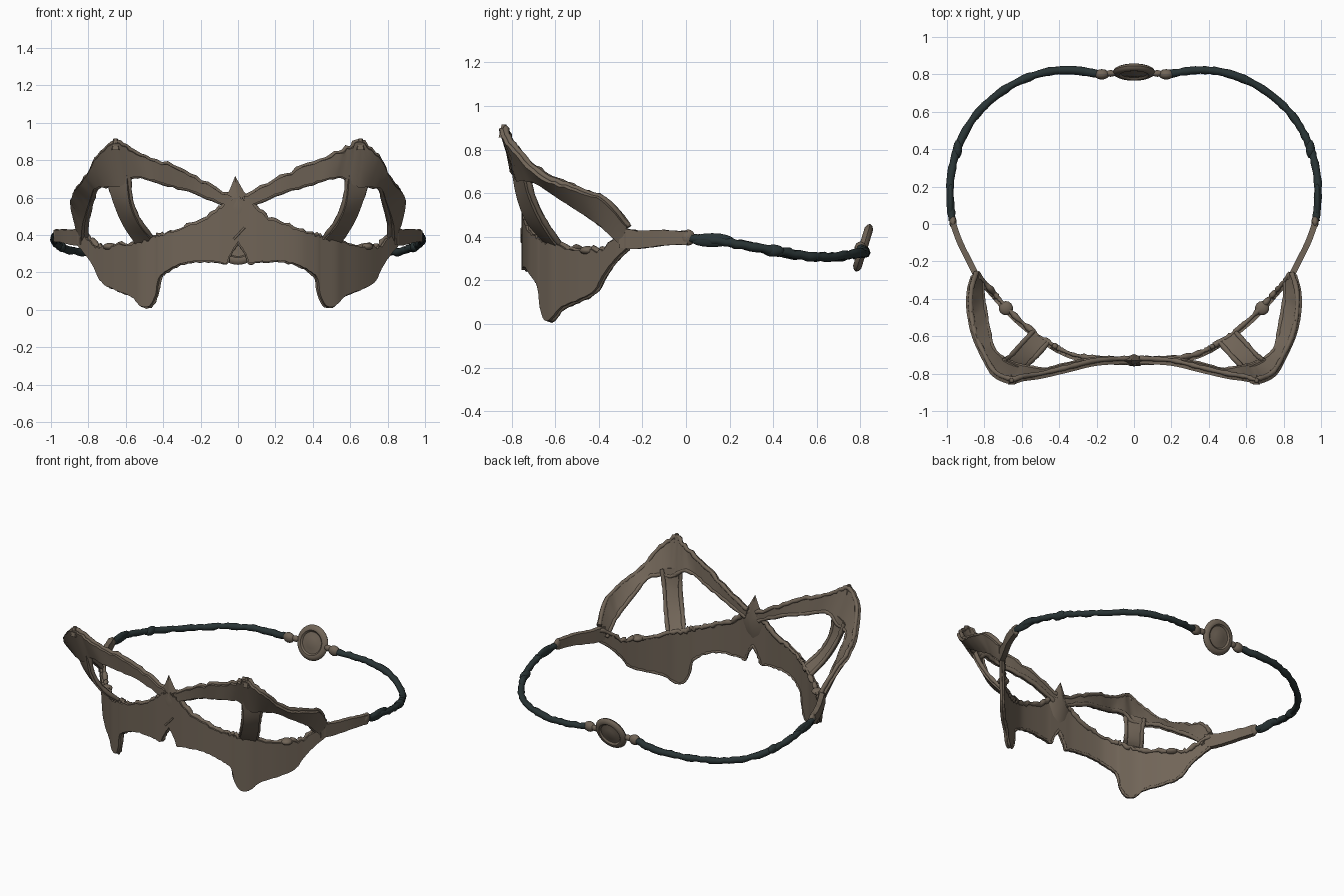
import bpy, bmesh, math, random
from mathutils import Vector

random.seed(4)
if "Cube" in bpy.data.objects:
    bpy.data.objects.remove(bpy.data.objects["Cube"])


def material(name, rgb):
    m = bpy.data.materials.new(name)
    m.use_nodes = True
    m.diffuse_color = (*rgb, 1)
    bsdf = m.node_tree.nodes["Principled BSDF"]
    bsdf.inputs["Base Color"].default_value = (*rgb, 1)
    bsdf.inputs["Roughness"].default_value = 0.7
    return m


bronze = material("dull bronze", (0.165, 0.130, 0.097))
leather = material("dark teal leather", (0.022, 0.034, 0.035))


def wobble(amount):
    return random.uniform(-amount, amount)


def sample(points, steps):
    """Smooth path through points of any dimension."""
    p = [Vector(q) for q in points]
    p = [p[0]] + p + [p[-1]]
    out = []
    for i in range(1, len(p) - 2):
        a, b, c, d = p[i - 1:i + 3]
        for k in range(steps):
            t = k / steps
            out.append(0.5 * (2 * b + (c - a) * t + (2 * a - 5 * b + 4 * c - d) * t * t
                              + (3 * b - a - 3 * c + d) * t ** 3))
    return out + [p[-2]]


def finish(name, bm, mat, thickness=0, angle=35):
    bmesh.ops.recalc_face_normals(bm, faces=bm.faces)
    mesh = bpy.data.meshes.new(name)
    bm.to_mesh(mesh)
    bm.free()
    mesh.materials.append(mat)
    ob = bpy.data.objects.new(name, mesh)
    bpy.context.collection.objects.link(ob)
    bpy.ops.object.select_all(action="DESELECT")
    ob.select_set(True)
    bpy.context.view_layer.objects.active = ob
    if thickness:
        mod = ob.modifiers.new("thickness", "SOLIDIFY")
        mod.thickness = thickness
        mod.offset = 0
        bpy.ops.object.modifier_apply(modifier=mod.name)
    bpy.ops.object.shade_smooth_by_angle(angle=math.radians(angle))
    return ob


def ribbon(name, edges, thickness, rows=4):
    """Sheet between two edge paths, given as a list of (edge a, edge b)."""
    bm = bmesh.new()
    grid = [[bm.verts.new(a.lerp(b, r / rows)) for r in range(rows + 1)] for a, b in edges]
    for u, v in zip(grid, grid[1:]):
        for r in range(rows):
            bm.faces.new((u[r], u[r + 1], v[r + 1], v[r]))
    return finish(name, bm, bronze, thickness)


def tube(name, path, radius, mat, rough=0.0):
    curve = bpy.data.curves.new(name, "CURVE")
    curve.dimensions = "3D"
    curve.bevel_depth = radius
    curve.bevel_resolution = 2
    curve.use_fill_caps = True
    spline = curve.splines.new("POLY")
    spline.points.add(len(path) - 1)
    for point, co in zip(spline.points, path):
        point.co = (*co, 1)
        point.radius = 1 + wobble(rough)
    curve.materials.append(mat)
    ob = bpy.data.objects.new(name, curve)
    bpy.context.collection.objects.link(ob)
    return ob


def inward(v, d):
    """Shift a point towards the wearer."""
    away = Vector((v.x * 0.6, v.y, 0)).normalized()
    return v - away * d


def bead(name, co, scale, mat):
    bm = bmesh.new()
    bmesh.ops.create_uvsphere(bm, u_segments=14, v_segments=8, radius=1)
    bmesh.ops.scale(bm, vec=scale, verts=bm.verts)
    bmesh.ops.translate(bm, vec=co, verts=bm.verts)
    return finish(name, bm, mat, angle=60)


# Half outlines: x, y, lower z, upper z of the face band, notched over the nose
BAND = [(0, -.74, .365, .60), (.025, -.74, .325, .595), (.048, -.74, .285, .585),
        (.062, -.74, .248, .575), (.1, -.74, .255, .54),
        (.16, -.735, .26, .49), (.25, -.725, .26, .455), (.33, -.71, .235, .425),
        (.39, -.685, .2, .405), (.42, -.67, .165, .395), (.435, -.66, .08, .39),
        (.47, -.64, .02, .375), (.52, -.61, .025, .365), (.56, -.575, .07, .355),
        (.63, -.515, .1, .345), (.69, -.455, .125, .34), (.73, -.41, .16, .335),
        (.76, -.375, .22, .34), (.8, -.33, .285, .38), (.85, -.27, .345, .42)]
# Outer edge xyz followed by inner edge xyz
WING = [(.03, -.73, .60, .05, -.73, .55), (.2, -.74, .685, .2, -.735, .62),
        (.35, -.775, .76, .35, -.76, .665), (.5, -.81, .82, .47, -.79, .70),
        (.6, -.825, .87, .56, -.78, .715), (.66, -.84, .895, .63, -.765, .665),
        (.75, -.80, .82, .70, -.735, .665), (.81, -.70, .715, .76, -.68, .655),
        (.855, -.6, .655, .785, -.58, .59), (.88, -.48, .61, .81, -.45, .505),
        (.88, -.36, .555, .82, -.37, .44), (.855, -.27, .45, .82, -.3, .37)]
STRUT = [(.70, -.74, .70, .59, -.79, .72), (.665, -.715, .59, .575, -.765, .58),
         (.615, -.66, .47, .53, -.72, .47), (.545, -.585, .36, .46, -.64, .38)]
ARM = [(.83, -.3, .44, .83, -.3, .35), (.87, -.22, .43, .87, -.22, .345),
       (.93, -.1, .43, .93, -.1, .36), (.97, .01, .425, .97, .01, .365)]
STRAP = [(.972, .02, .395), (.982, .12, .385), (.98, .25, .365), (.945, .4, .337),
         (.875, .54, .315), (.78, .65, .308), (.64, .75, .318), (.48, .81, .326),
         (.33, .822, .33), (.18, .80, .345)]


def edge_pairs(points, side, steps, rough):
    pairs = []
    for q in sample(points, steps):
        a = Vector((side * q[0], q[1], q[2] + wobble(rough)))
        b = Vector((side * q[3], q[4], q[5] + wobble(rough / 2)))
        pairs.append((a, b))
    return pairs


# Face band, continuous across both sides
band = []
for side in (-1, 1):
    half = []
    for q in sample(BAND, 4):
        x, y = side * q[0], q[1]
        half.append((Vector((x, y, q[2] + wobble(.003))), Vector((x, y, q[3] + wobble(.009)))))
    band = half[:0:-1] if side < 0 else band + half
ribbon("face_band", band, 0.026, 8)
tube("band_top_rim", [inward(b, .013) for a, b in band], 0.013, bronze, 0.4)
tube("band_bottom_rim", [inward(a, .011) for a, b in band], 0.008, bronze, 0.3)

for side, label in ((1, "left"), (-1, "right")):
    # Open wing frame, its strut and the temple arm
    for part, points, rough, thick in (("wing_frame", WING, .008, .036),
                                       ("wing_strut", STRUT, .001, .026),
                                       ("temple_arm", ARM, .003, .032)):
        pairs = edge_pairs(points, side, 5, rough)
        ribbon(f"{label}_{part}", pairs, thick)
        if part != "temple_arm":
            for i, edge in enumerate(("outer", "inner")):
                tube(f"{label}_{part}_{edge}_rim", [inward(p[i], .012) for p in pairs],
                     0.013, bronze, 0.2)
    bpy.ops.mesh.primitive_cone_add(vertices=5, radius1=.03, radius2=.012, depth=.06,
                                    location=(side * .655, -.835, .885))
    tip = bpy.context.object
    tip.name = f"{label}_wing_tip"
    tip.data.materials.append(bronze)
    bead(f"{label}_arm_knot", (side * .968, .01, .397), (.02, .032, .037), bronze)
    bead(f"{label}_band_lump", (side * .685, -.45, .338), (.038, .038, .02), bronze)

    # Cord round the back of the head
    path = [Vector((side * q[0], q[1], q[2] + wobble(.004))) for q in sample(STRAP, 6)]
    tube(f"{label}_cord", path, 0.021, leather, 0.15)
    bead(f"{label}_cord_sleeve", (side * .981, .12, .385), (.018, .1, .032), leather)
    bead(f"{label}_cord_wrap", (side * .943, .4, .337), (.024, .05, .028), leather)

    # Cord ends beside the clasp
    bead(f"{label}_clasp_bead", (side * .172, .80, .345), (.04, .028, .034), bronze)
    bead(f"{label}_clasp_link", (side * .125, .805, .348), (.03, .018, .02), bronze)

# Round clasp, turned from a profile of radius and half thickness
profile = [(0, .018), (.035, .017), (.06, .009), (.07, .009), (.08, .019),
           (.092, .02), (.108, .011), (.114, 0)]
profile += [(r, -h) for r, h in profile[-2::-1]]
bm = bmesh.new()
line = [bm.verts.new((r, 0, h)) for r, h in profile]
edges = [bm.edges.new(pair) for pair in zip(line, line[1:])]
bmesh.ops.spin(bm, geom=line + edges, cent=(0, 0, 0), axis=(0, 0, 1),
               angle=math.tau, steps=32, use_duplicate=False)
bmesh.ops.remove_doubles(bm, verts=bm.verts, dist=.0005)
clasp = finish("round_clasp", bm, bronze)
clasp.rotation_euler.x = math.radians(73)
clasp.location = (0, .812, .35)

# Pointed crest at the brow, ridged front and back
bm = bmesh.new()
rim = [bm.verts.new((x, -.73, z)) for x, z in
       ((-.015, .715), (.03, .635), (.075, .58), (.09, .53), (.05, .44), (0, .4), (-.05, .44),
        (-.09, .54), (-.085, .58), (-.045, .64))]
for y in (-.762, -.695):
    mid = bm.verts.new((0, y, .55))
    for a, b in zip(rim, rim[1:] + rim[:1]):
        bm.faces.new((a, b, mid))
finish("brow_crest", bm, bronze, angle=30)

# Slanted pin above the nose notch
tube("nose_pin", [Vector((-.025, -.752, .375)), Vector((.035, -.752, .44))], 0.006, bronze)
